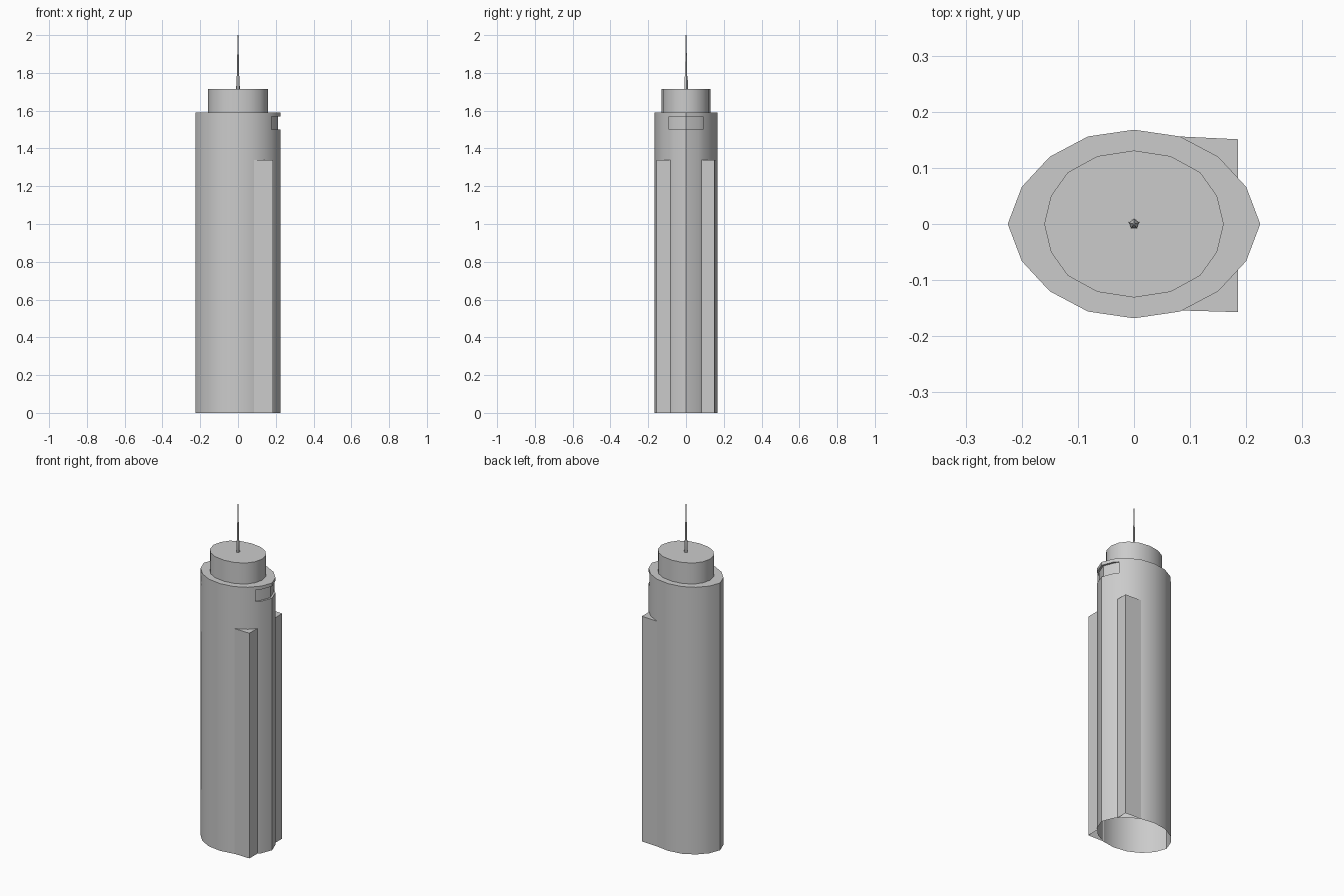
import bpy, bmesh, math
from mathutils import Vector

if "Cube" in bpy.data.objects:
    bpy.data.objects.remove(bpy.data.objects["Cube"])


def oval(quarter):
    """Mirror a quarter outline (from +x axis to +y axis) into a full loop."""
    half = quarter + [(-x, y) for x, y in reversed(quarter[:-1])]
    return half + [(x, -y) for x, y in reversed(half[1:-1])]


def loft(bm, loops, levels, closed=True, cap_top=True):
    rings = [[bm.verts.new((x, y, z)) for x, y in lp] for lp, z in zip(loops, levels)]
    n = len(loops[0])
    for a, b in zip(rings, rings[1:]):
        for i in range(n if closed else n - 1):
            j = (i + 1) % n
            bm.faces.new((a[i], a[j], b[j], b[i]))
    if cap_top:
        bm.faces.new(rings[-1])


def finish(bm, name):
    mesh = bpy.data.meshes.new(name)
    bm.to_mesh(mesh)
    bm.free()
    ob = bpy.data.objects.new(name, mesh)
    bpy.context.collection.objects.link(ob)
    bpy.ops.object.select_all(action='DESELECT')
    ob.select_set(True)
    bpy.context.view_layer.objects.active = ob
    bpy.ops.object.shade_smooth_by_angle(angle=math.radians(30))
    return ob


# Main shaft: faceted oval, open at the ground, with a shallow recess near the top
shaft = oval([(0.225, 0), (0.2, 0.066), (0.178, 0.09), (0.15, 0.12), (0.082, 0.156), (0, 0.168)])
bm = bmesh.new()
loft(bm, [shaft] * 4, [0, 1.5, 1.57, 1.59])
recess = [f for f in bm.faces
          if 1.5 < f.calc_center_median().z < 1.57
          and all(abs(v.co.y) < 0.091 and v.co.x > 0.1 for v in f.verts)]
new = bmesh.ops.extrude_face_region(bm, geom=recess)["geom"]
bmesh.ops.translate(bm, vec=(-0.012, 0, 0),
                    verts=[v for v in new if isinstance(v, bmesh.types.BMVert)])
old = [f for f in recess if f.is_valid]
if old:
    bmesh.ops.delete(bm, geom=old, context='FACES_ONLY')
finish(bm, "tower_shaft")

# Corner fins squaring off the right side
corners = {
    "back": [(0.185, 0.08), (0.185, 0.151), (0.08, 0.156)],
    "front": [(0.08, -0.154), (0.185, -0.157), (0.185, -0.08)],
}
for side, pts in corners.items():
    # inner point follows the shaft so the top cap meets the oval
    sign = 1 if side == "back" else -1
    bm = bmesh.new()
    loft(bm, [pts] * 2, [0, 1.34], closed=False, cap_top=False)
    top = sorted((v for v in bm.verts if v.co.z > 1), key=lambda v: v.co.x + sign * v.co.y * 0.01)
    inner = bm.verts.new((0.15, sign * 0.119, 1.34))
    ring = [next(v for v in top if (v.co.xy - Vector(p)).length < 1e-4) for p in pts]
    bm.faces.new(ring + [inner])
    finish(bm, "corner_fin_" + side)

# Crown drum
crown = oval([(0.16, 0), (0.148, 0.05), (0.118, 0.092), (0.065, 0.121), (0, 0.131)])
bm = bmesh.new()
loft(bm, [crown] * 2, [1.59, 1.715])
finish(bm, "crown_drum")


# Antenna: five-sided base and a thin tapering spire
def pentagon(r):
    return [(r * math.cos(math.radians(90 + 72 * i)), r * math.sin(math.radians(90 + 72 * i)))
            for i in range(5)]


bm = bmesh.new()
loft(bm, [pentagon(r) for r in (0.01, 0.009, 0.0065, 0.002)], [1.715, 1.78, 1.785, 2.0])
finish(bm, "antenna")
